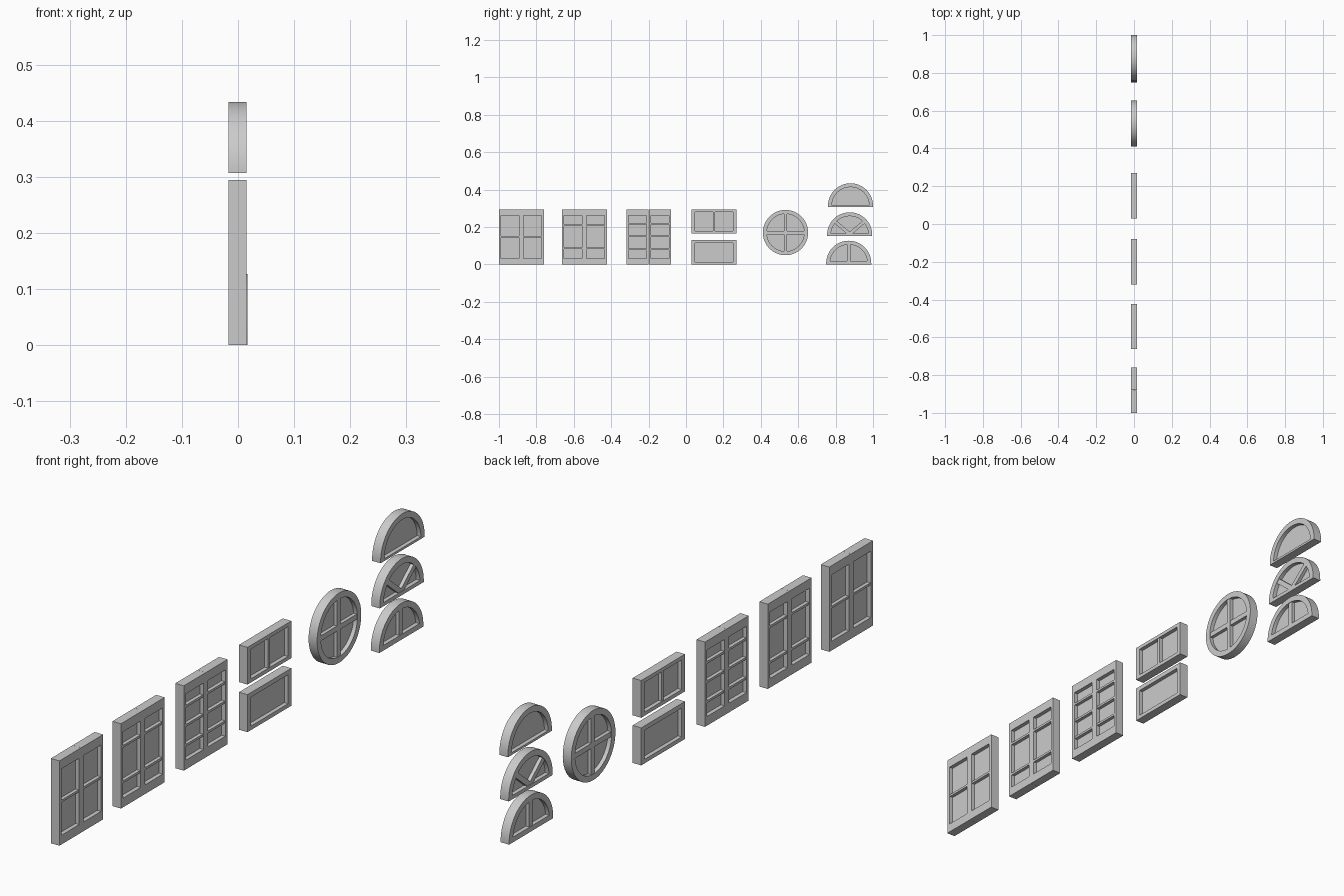
import bpy, bmesh, math

if "Cube" in bpy.data.objects:
    bpy.data.objects.remove(bpy.data.objects["Cube"])

T = 0.0163                 # half thickness of the frames
GLASS, BAR = 0.002, 0.0145  # half thickness of panes and glazing bars


def slab(name, loops, half, x=-0.0009):
    """Extrude 2D outlines (y, z); inner loops become openings."""
    cu = bpy.data.curves.new(name, 'CURVE')
    cu.dimensions, cu.fill_mode, cu.extrude = '2D', 'BOTH', half
    for pts in loops:
        s = cu.splines.new('POLY')
        s.points.add(len(pts) - 1)
        for p, (u, v) in zip(s.points, pts):
            p.co = (u, v, 0, 1)
        s.use_cyclic_u = True
    tmp = bpy.data.objects.new(name + "_curve", cu)
    bpy.context.collection.objects.link(tmp)
    bpy.context.view_layer.update()
    dg = bpy.context.evaluated_depsgraph_get()
    me = bpy.data.meshes.new_from_object(tmp.evaluated_get(dg))
    bpy.data.objects.remove(tmp)
    bm = bmesh.new()
    bm.from_mesh(me)
    bmesh.ops.remove_doubles(bm, verts=bm.verts, dist=1e-5)
    bmesh.ops.recalc_face_normals(bm, faces=bm.faces)
    bm.to_mesh(me)
    bm.free()
    me.name = name
    ob = bpy.data.objects.new(name, me)
    bpy.context.collection.objects.link(ob)
    ob.rotation_euler = (math.pi / 2, 0, math.pi / 2)
    ob.location.x = x
    bpy.ops.object.select_all(action='DESELECT')
    ob.select_set(True)
    bpy.context.view_layer.objects.active = ob
    bpy.ops.object.shade_smooth_by_angle(angle=math.radians(30))
    return ob


def rect(y0, y1, z0, z1):
    return [(y0, z0), (y1, z0), (y1, z1), (y0, z1)]


def arc(y, z, r, a0, a1, n):
    return [(y + r * math.cos(a0 + (a1 - a0) * i / n),
             z + r * math.sin(a0 + (a1 - a0) * i / n)) for i in range(n + 1)]


def strip(p, ang, length, w):
    c, s = math.cos(ang), math.sin(ang)
    return [(p[0] + c * d - s * o, p[1] + s * d + c * o)
            for d, o in ((0, -w / 2), (length, -w / 2), (length, w / 2), (0, w / 2))]


def window(name, outer, hole, bars=(), x=-0.0009):
    slab(name + "_frame", [outer, hole], T, x)
    slab(name + "_glass", [hole], GLASS, x)
    for i, b in enumerate(bars):
        # tiny depth steps keep crossing bars from sharing a face plane
        slab(f"{name}_bar_{i + 1}", [b], BAR - 0.0002 * i, x)


# Double casement windows: two leaves each, with horizontal bars
casements = [(-1.0, (0.148,)), (-0.663, (0.209, 0.086)), (-0.319, (0.217, 0.150, 0.081))]
for k, (y, bars) in enumerate(casements):
    for side, a in (("left", y), ("right", y + 0.12)):
        h0, h1 = a + 0.012, a + 0.108
        window(f"casement_{k + 1}_{side}", rect(a, a + 0.1197, 0, 0.294),
               rect(h0, h1, 0.032, 0.262),
               [rect(h0 - 0.002, h1 + 0.002, z - 0.004, z + 0.004) for z in bars])

# Low rectangular windows, stacked
window("low_window_bottom", rect(0.03, 0.27, 0, 0.13), rect(0.048, 0.252, 0.014, 0.114))
window("low_window_top", rect(0.03, 0.27, 0.165, 0.294), rect(0.048, 0.252, 0.178, 0.281),
       [rect(0.1445, 0.1555, 0.176, 0.283)])

# Round window with cross bars
cy, cz = 0.532, 0.17
window("round_window", arc(cy, cz, 0.121, 0, math.tau, 64)[:-1],
       arc(cy, cz, 0.1, 0, math.tau, 64)[:-1],
       [rect(cy - 0.009, cy + 0.009, cz - 0.104, cz + 0.104),
        rect(cy - 0.104, cy + 0.104, cz - 0.009, cz + 0.009)])


# Half-round windows, stacked
def arch(name, y, z, rail, bars, x=-0.0009):
    r, ri, up = 0.1205, 0.1, 0.006
    outer = [(y - r, z), (y + r, z)] + arc(y, z + up, r, 0, math.pi, 40)
    a = math.asin((rail - up) / ri)
    window(name, outer, arc(y, z + up, ri, a, math.pi - a, 40), bars, x)


arch("arch_bottom", 0.87, 0, 0.018, [rect(0.861, 0.879, 0.015, 0.11)], 0.0009)
arch("arch_middle", 0.875, 0.152, 0.013,
     [strip((0.875, 0.163), math.radians(d), 0.1, 0.018) for d in (40, 140)])
arch("arch_top", 0.8795, 0.307, 0.008, [])
